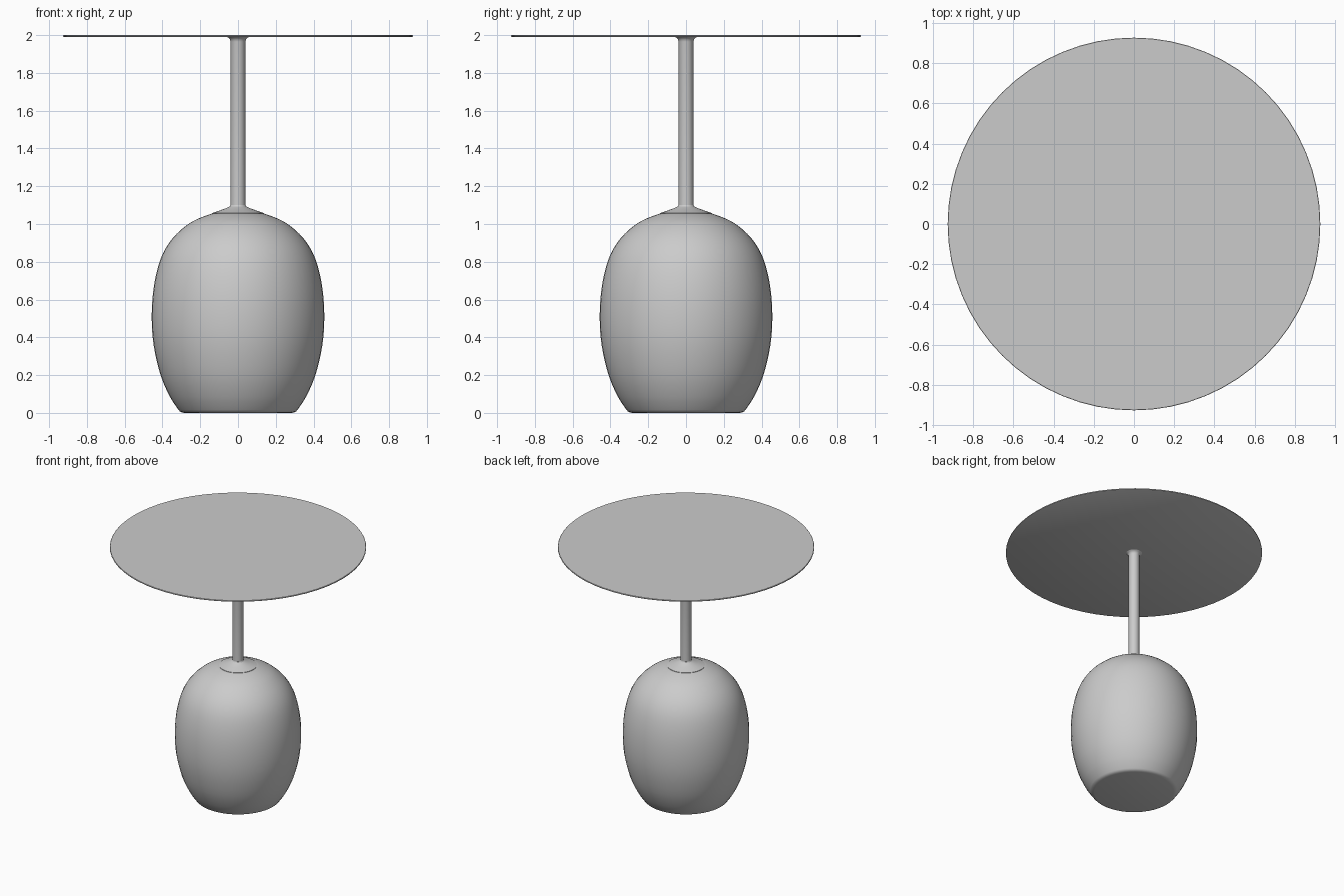
import bpy, bmesh
from math import cos, sin, pi, radians
from mathutils import Vector

if "Cube" in bpy.data.objects:
    bpy.data.objects.remove(bpy.data.objects["Cube"])


def smooth_profile(pts, steps):
    """Catmull-Rom curve through (radius, height) points."""
    p = [Vector(q) for q in pts]
    p = [2 * p[0] - p[1]] + p + [2 * p[-1] - p[-2]]
    out = []
    for a, b, c, d in zip(p, p[1:], p[2:], p[3:]):
        for i in range(steps):
            t = i / steps
            out.append(0.5 * (2 * b + (c - a) * t + (2 * a - 5 * b + 4 * c - d) * t * t
                              + (3 * b - a - 3 * c + d) * t ** 3))
    return out + [p[-2]]


def lathe(name, profile, sides):
    """Revolve a profile around z and cap both ends."""
    bm = bmesh.new()
    rings = [[bm.verts.new((r * cos(2 * pi * i / sides), r * sin(2 * pi * i / sides), z))
              for i in range(sides)] for r, z in profile]
    for lo, hi in zip(rings, rings[1:]):
        for i in range(sides):
            j = (i + 1) % sides
            bm.faces.new((lo[i], lo[j], hi[j], hi[i]))
    bm.faces.new(rings[0][::-1])
    bm.faces.new(rings[-1])
    mesh = bpy.data.meshes.new(name)
    bm.to_mesh(mesh)
    bm.free()
    obj = bpy.data.objects.new(name, mesh)
    bpy.context.collection.objects.link(obj)
    bpy.ops.object.select_all(action='DESELECT')
    obj.select_set(True)
    bpy.context.view_layer.objects.active = obj
    bpy.ops.object.shade_smooth_by_angle(angle=radians(30))
    return obj


# Rounded barrel base with a small foot edge
body = smooth_profile([(0.315, 0.016), (0.36, 0.085), (0.41, 0.20), (0.447, 0.36),
                       (0.457, 0.52), (0.444, 0.68), (0.408, 0.82), (0.35, 0.92),
                       (0.27, 0.995), (0.20, 1.033), (0.135, 1.056)], 3)
lathe("base", [(0.285, 0.0), (0.298, 0.003), (0.308, 0.008)] + body, 48)

# Conical collar where the stem meets the base
lathe("collar", [(0.137, 1.052), (0.137, 1.058), (0.09, 1.074), (0.055, 1.087),
                 (0.044, 1.093), (0.04, 1.10)], 48)

# Slim stem flaring under the top
lathe("stem", [(0.039, 1.08), (0.039, 1.965), (0.042, 1.976), (0.048, 1.984),
               (0.06, 1.991)], 32)

# Thin round table top
lathe("table_top", [(0.922, 1.99), (0.926, 1.992), (0.926, 1.998), (0.924, 2.0)], 64)
